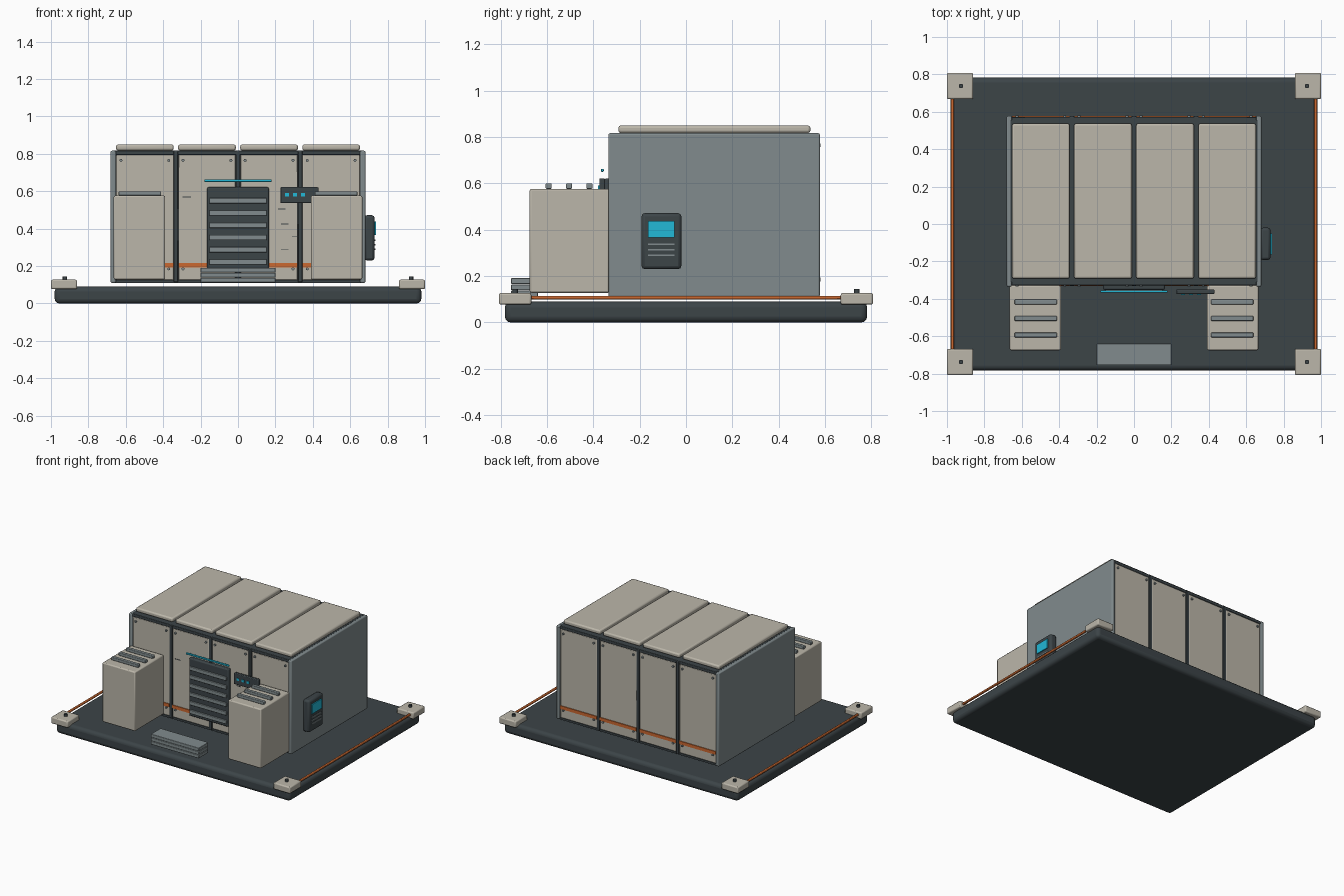
import bpy, math

if "Cube" in bpy.data.objects:
    bpy.data.objects.remove(bpy.data.objects["Cube"])


def mat(name, c):
    m = bpy.data.materials.new(name)
    m.diffuse_color = (*c, 1)
    m.use_nodes = True
    m.node_tree.nodes["Principled BSDF"].inputs["Base Color"].default_value = m.diffuse_color
    return m


BEIGE = mat("beige", (0.50, 0.47, 0.40))
DARK = mat("dark", (0.045, 0.058, 0.064))
GREY = mat("grey", (0.22, 0.26, 0.27))
ORANGE = mat("orange", (0.60, 0.14, 0.03))
CYAN = mat("cyan", (0.016, 0.48, 0.68))


def finish(o, name, m, bevel, seg):
    o.name = name
    o.data.materials.append(m)
    if bevel:
        b = o.modifiers.new("bevel", 'BEVEL')
        b.width = bevel
        b.segments = seg
        bpy.ops.object.shade_smooth_by_angle(angle=math.radians(35))
    return o


def box(name, x, y, z, m, bevel=0.0, seg=2):
    """Box from (min, max) pairs on each axis."""
    bpy.ops.mesh.primitive_cube_add(size=1, location=[sum(p) / 2 for p in (x, y, z)])
    o = bpy.context.object
    o.scale = [abs(p[1] - p[0]) for p in (x, y, z)]
    bpy.ops.object.transform_apply(location=False, rotation=False, scale=True)
    return finish(o, name, m, bevel, seg)


def cyl(name, loc, r, depth, m, rot=(0, 0, 0), sides=12):
    bpy.ops.mesh.primitive_cylinder_add(vertices=sides, radius=r, depth=depth,
                                        location=loc, rotation=rot)
    o = bpy.context.object
    bpy.ops.object.shade_smooth_by_angle(angle=math.radians(40))
    return finish(o, name, m, 0, 1)


def span(c, w):
    return (c - w / 2, c + w / 2)


FRONT, BACK = -0.325, 0.57
ALONG_X, ALONG_Y = (0, math.pi / 2, 0), (math.pi / 2, 0, 0)

# base plate with rounded rim
box("base_plate", (-0.98, 0.98), (-0.782, 0.782), (0, 0.09), DARK, 0.025, 3)

# corner pads with bolts, and side trim
for sx in (-1, 1):
    for sy in (-1, 1):
        box("corner_pad", span(sx * 0.93, 0.14), span(sy * 0.738, 0.14),
            (0.077, 0.127), BEIGE, 0.008)
        cyl("pad_bolt", (sx * 0.925, sy * 0.738, 0.133), 0.012, 0.022, DARK)
    box("side_trim", span(sx * 0.97, 0.016), (-0.675, 0.675), (0.1, 0.114), ORANGE, 0.004)

# module body: dark core and grey end walls
box("body_core", (-0.66, 0.66), (-0.31, 0.555), (0.11, 0.818), DARK)
for sx in (-1, 1):
    box("end_wall", span(sx * 0.667, 0.028), (-0.335, 0.578), (0.11, 0.817), GREY, 0.007)

# wall panels with bolts, roof panels
for i in range(4):
    x = -0.498 + i * 0.332
    for y, s, side in ((FRONT, -1, "front"), (BACK, 1, "back")):
        box(side + "_panel", span(x, 0.306), span(y - s * 0.008, 0.018), (0.125, 0.795), BEIGE, 0.004)
        for dx in (-0.128, 0.128):
            for z in (0.185, 0.765):
                cyl("panel_bolt", (x + dx, y + s * 0.004, z), 0.008, 0.012, GREY, ALONG_Y, 10)
    box("roof_panel", span(x, 0.308), (-0.292, 0.537), (0.818, 0.85), BEIGE, 0.01)

# posts, rails and orange band on front and back
for y, s in ((FRONT, -1), (BACK, 1)):
    for x in (-0.332, 0, 0.332):
        box("panel_post", span(x, 0.024), span(y - s * 0.004, 0.022), (0.115, 0.815), DARK, 0.004)
    box("top_rail", (-0.655, 0.655), span(y - s * 0.012, 0.03), (0.795, 0.818), DARK, 0.004)
    box("bottom_rail", (-0.655, 0.655), span(y - s * 0.008, 0.02), (0.11, 0.125), DARK)
    for i in range(4):
        box("orange_band", span(-0.498 + i * 0.332, 0.306), span(y + s * 0.003, 0.008),
            (0.193, 0.217), ORANGE)

# front cabinets with raised top slats
for sx in (-1, 1):
    box("cabinet", span(sx * 0.527, 0.275), (-0.675, -0.33), (0.128, 0.577), BEIGE, 0.008)
    for y in (-0.417, -0.505, -0.593):
        box("cabinet_slat", span(sx * 0.525, 0.226), span(y, 0.026), (0.577, 0.6), GREY, 0.004)

# louvred door and light bar
box("door", (-0.165, 0.165), (-0.352, -0.315), (0.185, 0.622), DARK, 0.008)
for i in range(6):
    box("door_slat", (-0.153, 0.153), (-0.362, -0.345), span(0.222 + i * 0.0655, 0.028), GREY, 0.003)
box("light_bar", (-0.18, 0.18), (-0.367, -0.355), span(0.657, 0.013), CYAN, 0.003)

# front step stack
for i in range(3):
    box("step", (-0.2, 0.2), (-0.755, -0.64), (0.112 + i * 0.027, 0.137 + i * 0.027), GREY, 0.003)

# front indicator box
box("indicator_box", (0.226, 0.43), (-0.374, -0.35), (0.537, 0.622), DARK, 0.005)
for x in (0.262, 0.305, 0.348):
    box("indicator_light", span(x, 0.02), (-0.379, -0.37), span(0.582, 0.018), CYAN)

# control unit on right wall
box("control_unit", (0.675, 0.73), (-0.192, -0.02), (0.23, 0.472), DARK, 0.014)
box("control_screen", (0.725, 0.737), (-0.163, -0.05), (0.367, 0.438), CYAN)
for z in (0.338, 0.314, 0.29):
    box("control_key", (0.725, 0.735), (-0.163, -0.05), span(z, 0.007), GREY)

# small surface marks on front panels
for x, z, w in ((-0.275, 0.57, 0.045), (0.235, 0.505, 0.04), (0.25, 0.425, 0.04),
                (0.31, 0.36, 0.04), (0.25, 0.29, 0.04)):
    box("panel_mark", span(x, w), (-0.329, -0.324), span(z, 0.004), DARK)
